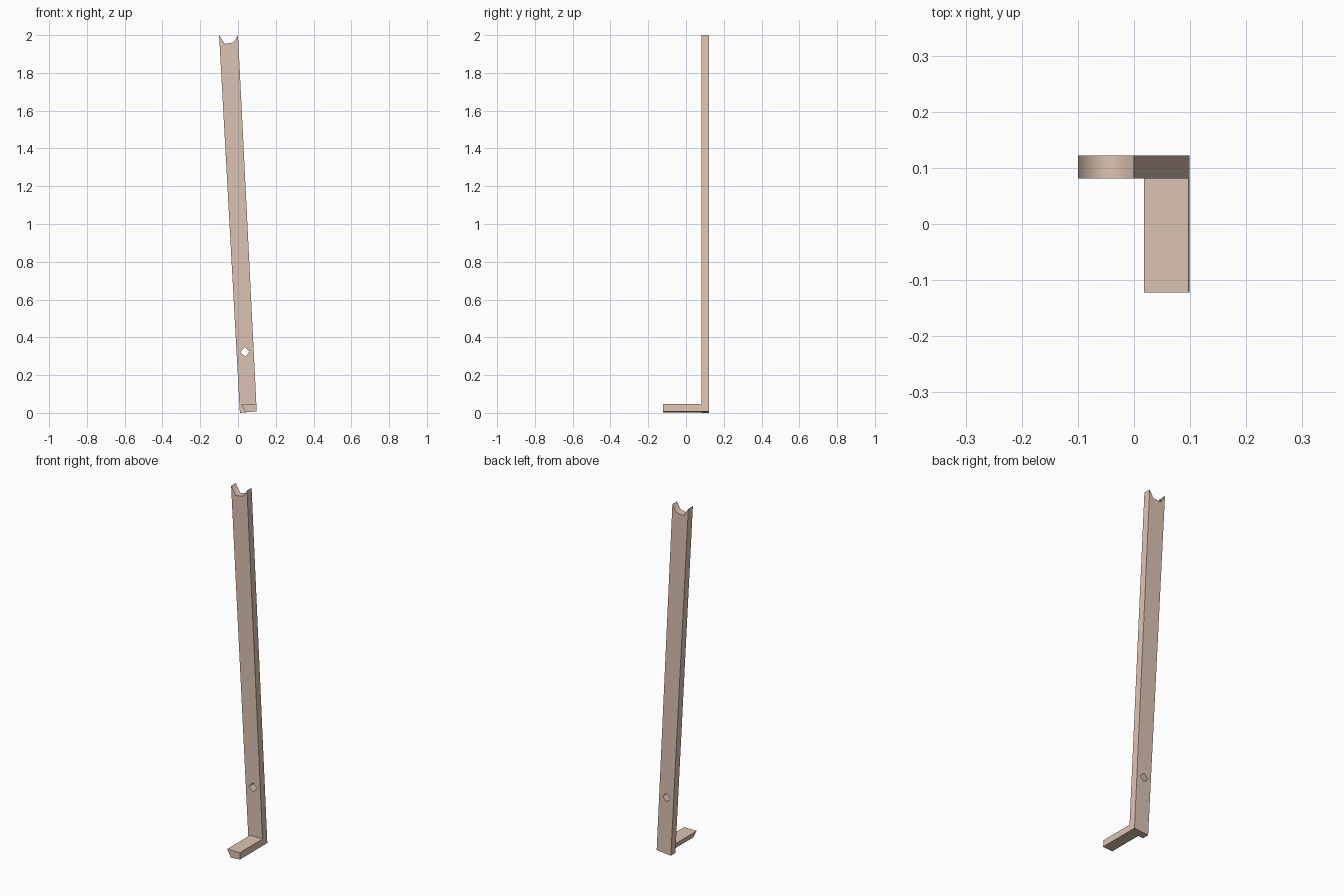
import bpy, bmesh, math

if "Cube" in bpy.data.objects:
    bpy.data.objects.remove(bpy.data.objects["Cube"])

wood = bpy.data.materials.new("pale_wood")
wood.diffuse_color = (0.72, 0.55, 0.45, 1)
wood.use_nodes = True
wood.node_tree.nodes["Principled BSDF"].inputs["Base Color"].default_value = wood.diffuse_color


def prism(name, profile, y0, y1):
    """Extrude an (x, z) outline from y0 to y1."""
    bm = bmesh.new()
    face = bm.faces.new([bm.verts.new((x, y0, z)) for x, z in profile])
    ext = bmesh.ops.extrude_face_region(bm, geom=[face])
    verts = [v for v in ext["geom"] if isinstance(v, bmesh.types.BMVert)]
    bmesh.ops.translate(bm, verts=verts, vec=(0, y1 - y0, 0))
    bmesh.ops.recalc_face_normals(bm, faces=bm.faces)
    me = bpy.data.meshes.new(name)
    bm.to_mesh(me)
    bm.free()
    me.materials.append(wood)
    ob = bpy.data.objects.new(name, me)
    bpy.context.collection.objects.link(ob)
    return ob


# Leaning post with a notched top
post = prism("post", [(0.01, 0), (0.099, 0.008), (0.0, 2.0), (-0.022, 1.962),
                      (-0.07, 1.953), (-0.1, 2.0)], 0.081, 0.122)

# Diamond hole through the post
cx, cz, r = 0.037, 0.323, 0.025
diamond = [(cx + r * math.cos(a), cz + r * math.sin(a))
           for a in (math.radians(90 * i + 3) for i in range(4))]
cutter = prism("hole_cutter", diamond, 0.0, 0.2)
cutter.hide_render = True
mod = post.modifiers.new("hole", "BOOLEAN")
mod.operation = "DIFFERENCE"
mod.solver = "EXACT"
mod.object = cutter
bpy.context.view_layer.objects.active = post
bpy.ops.object.select_all(action="DESELECT")
post.select_set(True)
bpy.ops.object.modifier_apply(modifier=mod.name)
bpy.data.objects.remove(cutter)

# Soft shading across the notch only
bpy.ops.object.shade_smooth_by_angle(angle=math.radians(72))

# Foot rest projecting forward
prism("foot_rest", [(0.04, 0.003), (0.099, 0.008), (0.097, 0.046),
                    (0.018, 0.046)], -0.122, 0.081)
